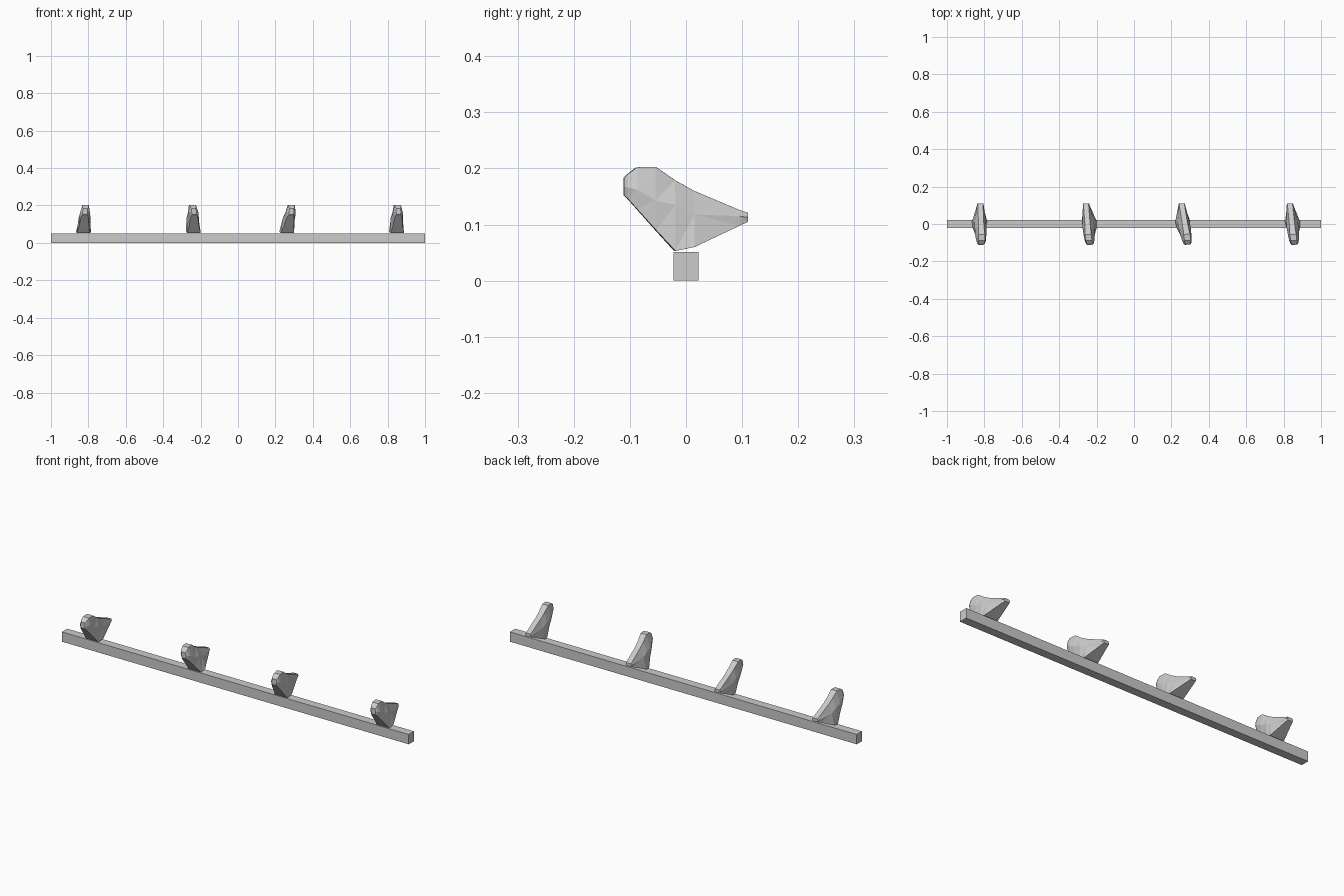
import bpy, bmesh
from math import sin, cos

if "Cube" in bpy.data.objects:
    bpy.data.objects.remove(bpy.data.objects["Cube"])

# Cross-sections from tail to beak: y, (z, half width) for top, middle and bottom edges
SECTIONS = [
    (0.110, (0.121, 0.013), (0.113, 0.017), (0.105, 0.014)),
    (0.095, (0.126, 0.014), (0.115, 0.019), (0.098, 0.018)),
    (0.014, (0.160, 0.014), (0.118, 0.030), (0.060, 0.040)),
    (-0.020, (0.179, 0.015), (0.135, 0.032), (0.053, 0.036)),
    (-0.055, (0.203, 0.017), (0.143, 0.030), (0.091, 0.026)),
    (-0.088, (0.202, 0.017), (0.162, 0.026), (0.128, 0.021)),
    (-0.104, (0.190, 0.015), (0.166, 0.021), (0.146, 0.016)),
    (-0.111, (0.183, 0.010), (0.167, 0.014), (0.152, 0.010)),
]


def add_object(name, bm):
    bmesh.ops.recalc_face_normals(bm, faces=bm.faces)
    mesh = bpy.data.meshes.new(name)
    bm.to_mesh(mesh)
    bm.free()
    ob = bpy.data.objects.new(name, mesh)
    bpy.context.collection.objects.link(ob)
    return ob


def bird(name, x0, yaw, lean):
    """Loft the faceted body; lean shifts the higher points sideways."""
    bm = bmesh.new()
    rings = []
    for y, top, mid, low in SECTIONS:
        outline = [(-top[1], top[0]), (top[1], top[0]), (mid[1], mid[0]),
                   (low[1], low[0]), (-low[1], low[0]), (-mid[1], mid[0])]
        ring = []
        for x, z in outline:
            x += lean * (z - 0.11)
            ring.append(bm.verts.new((x0 + x * cos(yaw) - y * sin(yaw),
                                      x * sin(yaw) * 0.3 + y, z)))
        rings.append(ring)
    for a, b in zip(rings, rings[1:]):
        for i in range(6):
            j = (i + 1) % 6
            bm.faces.new((a[i], a[j], b[j], b[i]))
    bm.faces.new(rings[0])
    bm.faces.new(rings[-1])
    bmesh.ops.triangulate(bm, faces=bm.faces)
    return add_object(name, bm)


# Perch beam
bm = bmesh.new()
bmesh.ops.create_cube(bm, size=1)
for v in bm.verts:
    v.co.x *= 2
    v.co.y *= 0.044
    v.co.z = (v.co.z + 0.5) * 0.051
add_object("perch_beam", bm)

# Four perched birds
for i, (x, yaw, lean) in enumerate([(-0.822, 0.0, 0.08), (-0.243, 0.12, -0.10),
                                    (0.267, 0.12, 0.10), (0.847, 0.12, -0.04)]):
    bird(f"bird_{i + 1}", x, yaw, lean)
